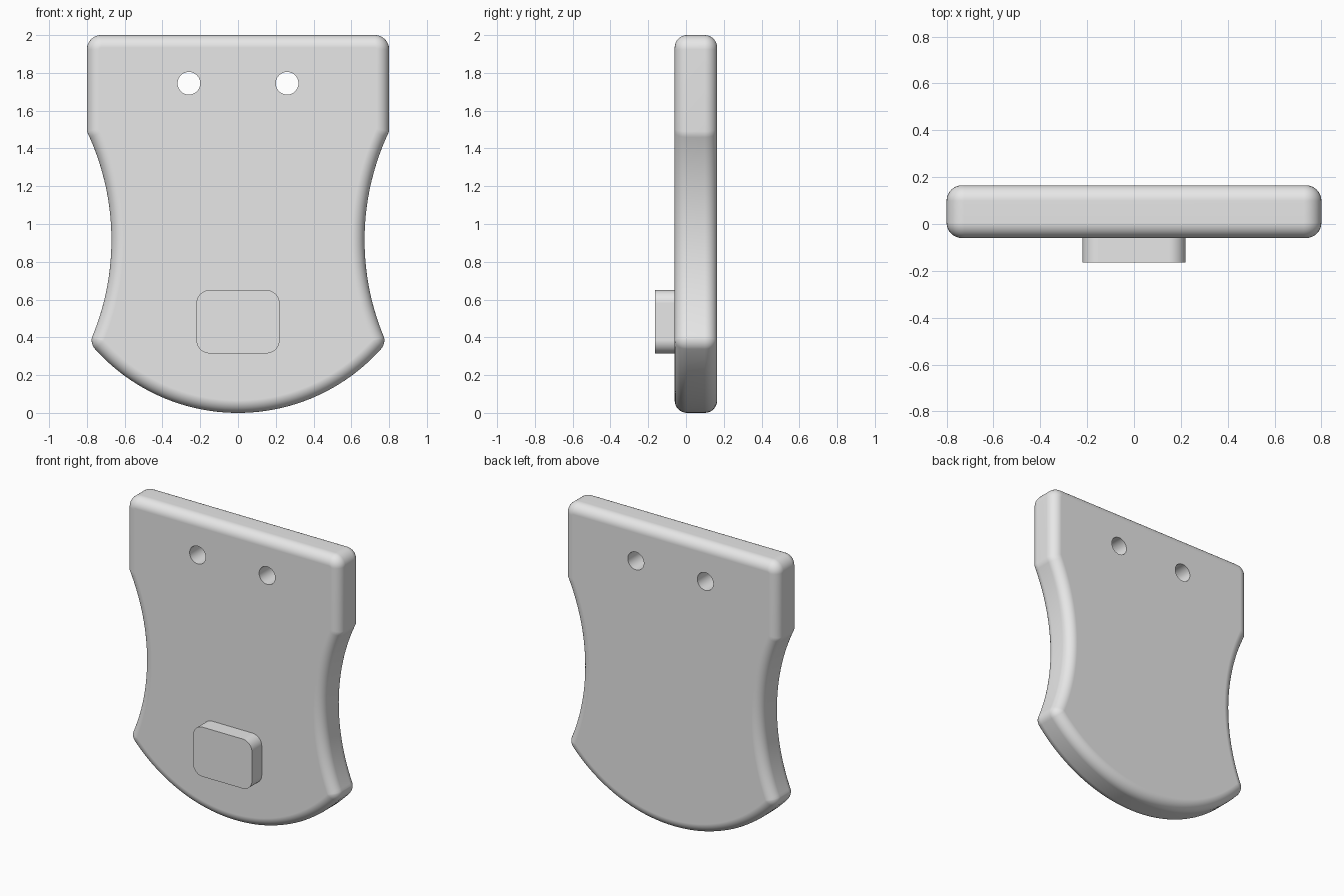
import bpy
import bmesh
from math import sin, cos, asin, radians, pi
from mathutils import Vector

cube = bpy.data.objects.get("Cube")
if cube:
    bpy.data.objects.remove(cube, do_unlink=True)

FRONT, BACK, ROUND = -0.06, 0.165, 0.066

grey = bpy.data.materials.new("light grey")
grey.use_nodes = True
colour = (0.8, 0.8, 0.8, 1)
grey.diffuse_color = colour
grey.node_tree.nodes["Principled BSDF"].inputs["Base Color"].default_value = colour


def arc(cx, cz, r, start, end, steps):
    """Points on a circle between two angles in degrees."""
    angles = [radians(start + (end - start) * i / steps) for i in range(steps + 1)]
    return [Vector((cx + r * cos(a), cz + r * sin(a))) for a in angles]


def inset(outline, d):
    """Move a clockwise outline inward by d with mitred corners."""
    result = []
    for i, p in enumerate(outline):
        a = (p - outline[i - 1]).normalized()
        b = (outline[(i + 1) % len(outline)] - p).normalized()
        na, nb = Vector((a.y, -a.x)), Vector((b.y, -b.x))
        result.append(p + (na + nb) * d / (1 + na.dot(nb)))
    return result


def loft(name, rings):
    """Solid skinned through (outline, y) rings, capped at both ends."""
    bm = bmesh.new()
    loops = [[bm.verts.new((p.x, y, p.y)) for p in o] for o, y in rings]
    n = len(loops[0])
    for lo, hi in zip(loops, loops[1:]):
        for i in range(n):
            j = (i + 1) % n
            bm.faces.new((lo[i], lo[j], hi[j], hi[i]))
    bm.faces.new(loops[0])
    bm.faces.new(loops[-1])
    bmesh.ops.recalc_face_normals(bm, faces=bm.faces)
    mesh = bpy.data.meshes.new(name)
    bm.to_mesh(mesh)
    bm.free()
    obj = bpy.data.objects.new(name, mesh)
    bpy.context.collection.objects.link(obj)
    mesh.materials.append(grey)
    return obj


def finish(obj):
    """Smooth the rounded areas and keep the flat faces flat."""
    bpy.ops.object.select_all(action='DESELECT')
    obj.select_set(True)
    bpy.context.view_layer.objects.active = obj
    for mod in list(obj.modifiers):
        bpy.ops.object.modifier_apply(modifier=mod.name)
    bpy.ops.object.shade_smooth_by_angle(angle=radians(32))
    weighted = obj.modifiers.new("even shading", 'WEIGHTED_NORMAL')
    weighted.keep_sharp = True


# Plate outline, half of it clockwise: top corner, waist, lower corner, curved base
waist_r, waist_z, base_r = 1.337, 0.915, 1.016
half = arc(0.725, 1.925, 0.075, 90, 0, 8)
half += arc(0.67 + waist_r, waist_z, waist_r, 180 - 25.5, 180 + 22, 32)
half += arc(0.705, 0.385, 0.07, 22, -41.8, 7)[1:]
half += arc(0, base_r, base_r, -41.8, -90, 24)[1:]
outline = half + [Vector((-p.x, p.y)) for p in reversed(half[:-1])]

# Plate with rounded front and back edges
steps = 8
fillet = [(ROUND * (1 - sin(t)), ROUND * (1 - cos(t)))
          for t in (pi / 2 * i / steps for i in range(steps + 1))]
rings = [(inset(outline, d), FRONT + h) for d, h in reversed([(f[0], f[1]) for f in fillet])]
rings = [(inset(outline, ROUND * (1 - sin(t))), FRONT + ROUND * (1 - cos(t)))
         for t in (pi / 2 * i / steps for i in range(steps + 1))]
rings += [(o, FRONT + BACK - y) for o, y in reversed(rings)]
plate = loft("plate", rings)

# Two round through holes
cutters = []
for side, x in (("right", -0.26), ("left", 0.26)):
    circle = arc(x, 1.745, 0.06, 360, 0, 40)[:-1]
    cutter = loft(side + "_hole_cutter", [(circle, FRONT - 0.1), (circle, BACK + 0.1)])
    cutter.hide_render = True
    cut = plate.modifiers.new(side + " hole", 'BOOLEAN')
    cut.operation = 'DIFFERENCE'
    cut.solver = 'EXACT'
    cut.object = cutter
    cutters.append(cutter)
finish(plate)
for cutter in cutters:
    bpy.data.objects.remove(cutter, do_unlink=True)

# Raised pad on the front with rounded corners
r = 0.07
pad_outline = []
for x, z, start in ((0.15, 0.58, 90), (0.15, 0.385, 0), (-0.15, 0.385, -90), (-0.15, 0.58, -180)):
    pad_outline += arc(x, z, r, start, start - 90, 10)
pad = loft("raised_pad", [(pad_outline, -0.165), (pad_outline, FRONT + 0.02)])
finish(pad)
